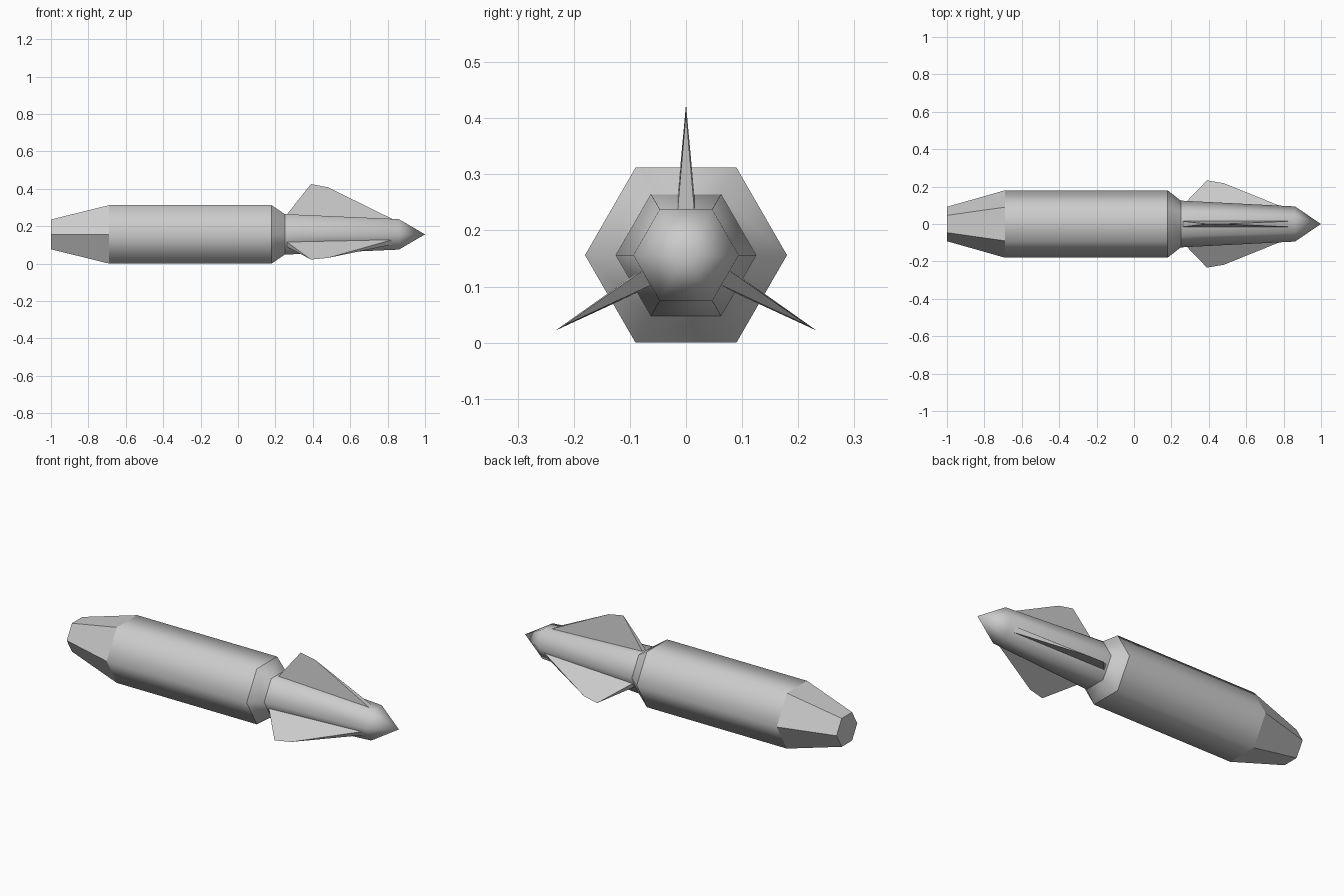
import bpy, math
from mathutils import Matrix, Vector

cube = bpy.data.objects.get("Cube")
if cube:
    bpy.data.objects.remove(cube)

AXIS_Z = 0.156
SIDES = 6

grey = bpy.data.materials.new("light grey")
grey.use_nodes = True
colour = (0.6, 0.6, 0.6, 1)
grey.diffuse_color = colour
grey.node_tree.nodes["Principled BSDF"].inputs["Base Color"].default_value = colour


def add_object(name, verts, faces, smooth):
    mesh = bpy.data.meshes.new(name)
    mesh.from_pydata(verts, [], faces)
    mesh.materials.append(grey)
    for poly in mesh.polygons:
        poly.use_smooth = smooth and len(poly.vertices) < SIDES
    obj = bpy.data.objects.new(name, mesh)
    obj.location.z = AXIS_Z
    bpy.context.collection.objects.link(obj)
    return obj


def hex_section(name, profile, smooth=True, cap=False):
    """Six-sided turned section along x from (x, radius) pairs; radius 0 is a point."""
    verts, rings, faces = [], [], []
    for x, r in profile:
        count = SIDES if r else 1
        rings.append([len(verts) + i % count for i in range(SIDES)])
        for i in range(count):
            a = math.tau * i / SIDES
            verts.append((x, r * math.cos(a), r * math.sin(a)))
    for a, b in zip(rings, rings[1:]):
        for i in range(SIDES):
            j = (i + 1) % SIDES
            face = [a[i], a[j], b[j], b[i]]
            faces.append(list(dict.fromkeys(face)))
    if cap:
        faces.append(rings[0][::-1])
    return add_object(name, verts, faces, smooth)


# Hull sections, each with its own shading so the rings between stay crisp
hex_section("tail_cone", [(-1, 0.092), (-0.69, 0.18)], smooth=False, cap=True)
hex_section("main_body", [(-0.69, 0.18), (0.18, 0.18)])
hex_section("shoulder_collar", [(0.18, 0.18), (0.25, 0.125)])
hex_section("neck_and_nose", [(0.25, 0.125), (0.86, 0.094), (1, 0)])

# Wedge fins: rectangular root narrowing to a knife edge
HALF = 0.015
fin_verts = [(0.26, -HALF, 0.105), (0.26, HALF, 0.105),
             (0.83, HALF, 0.08), (0.83, -HALF, 0.08),
             (0.39, 0, 0.269), (0.48, 0, 0.252)]
fin_faces = [(0, 1, 2, 3), (0, 4, 1), (2, 5, 3), (1, 4, 5, 2), (3, 5, 4, 0)]
for k, name in enumerate(("top_fin", "front_fin", "back_fin")):
    turn = Matrix.Rotation(math.tau * k / 3, 3, "X")
    fin = add_object(name, [turn @ Vector(v) for v in fin_verts], fin_faces, False)
    fin.data.flip_normals()
